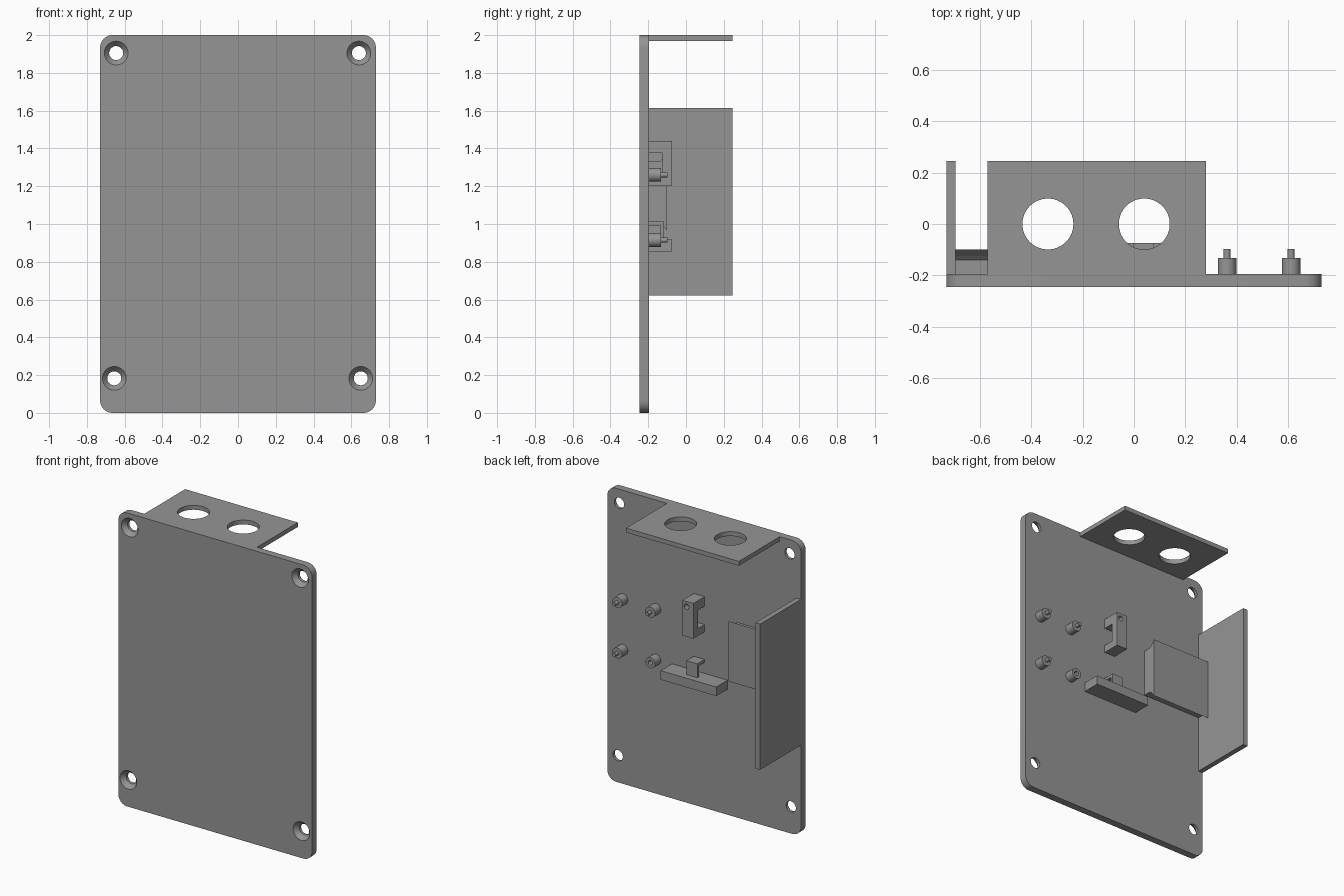
import bpy, bmesh, math
from mathutils import Matrix, Vector

if "Cube" in bpy.data.objects:
    bpy.data.objects.remove(bpy.data.objects["Cube"])

grey = bpy.data.materials.new("plain_grey")
grey.diffuse_color = (0.3, 0.3, 0.3, 1)
grey.use_nodes = True
grey.node_tree.nodes["Principled BSDF"].inputs["Base Color"].default_value = grey.diffuse_color

FRONT, BACK, REAR = -0.245, -0.195, 0.245   # panel front, panel back, flange edge


def add_object(name, bm):
    bmesh.ops.recalc_face_normals(bm, faces=bm.faces)
    mesh = bpy.data.meshes.new(name)
    bm.to_mesh(mesh)
    bm.free()
    mesh.materials.append(grey)
    ob = bpy.data.objects.new(name, mesh)
    bpy.context.collection.objects.link(ob)
    return ob


def extrude(name, points, direction):
    """Closed flat outline pushed along a direction."""
    bm = bmesh.new()
    face = bm.faces.new([bm.verts.new(p) for p in points])
    new = bmesh.ops.extrude_face_region(bm, geom=[face])["geom"]
    bmesh.ops.translate(bm, vec=direction,
                        verts=[v for v in new if isinstance(v, bmesh.types.BMVert)])
    return add_object(name, bm)


def box(name, x0, x1, y0, y1, z0, z1):
    return extrude(name, [(x0, y0, z0), (x1, y0, z0), (x1, y1, z0), (x0, y1, z0)],
                   (0, 0, z1 - z0))


def side_profile(name, x0, x1, yz):
    return extrude(name, [(x0, y, z) for y, z in yz], (x1 - x0, 0, 0))


def rod(name, start, end, r0, r1=None, segments=40):
    """Cylinder or cone between two points."""
    a, b = Vector(start), Vector(end)
    turn = (b - a).to_track_quat('Z', 'Y').to_matrix().to_4x4()
    bm = bmesh.new()
    bmesh.ops.create_cone(bm, cap_ends=True, segments=segments, radius1=r0,
                          radius2=r0 if r1 is None else r1, depth=(b - a).length,
                          matrix=Matrix.Translation((a + b) / 2) @ turn)
    return add_object(name, bm)


def cut(target, cutter):
    cutter.hide_render = True
    cutter.hide_viewport = True
    mod = target.modifiers.new("cut", 'BOOLEAN')
    mod.operation = 'DIFFERENCE'
    mod.solver = 'EXACT'
    mod.object = cutter


def smooth(ob):
    bpy.ops.object.select_all(action='DESELECT')
    ob.select_set(True)
    bpy.context.view_layer.objects.active = ob
    bpy.ops.object.shade_smooth_by_angle(angle=math.radians(30))


# Panel with rounded corners
R, W, H = 0.065, 0.73, 2.0
outline = []
for cx, cz, start in [(W - R, H - R, 0), (R - W, H - R, 90), (R - W, R, 180), (W - R, R, 270)]:
    for i in range(9):
        a = math.radians(start + i * 90 / 8)
        outline.append((cx + R * math.cos(a), FRONT, cz + R * math.sin(a)))
panel = extrude("panel", outline, (0, BACK - FRONT, 0))

# Countersunk screw holes
for x, z in [(-0.645, 1.905), (0.64, 1.905), (-0.655, 0.183), (0.65, 0.183)]:
    cut(panel, rod("screw_hole_cutter", (x, FRONT - 0.02, z), (x, BACK + 0.02, z), 0.037))
    cut(panel, rod("countersink_cutter", (x, FRONT - 0.01, z), (x, FRONT + 0.03, z),
                   0.0715, 0.037))
smooth(panel)

# Top flange with two round openings
flange = box("top_flange", -0.57, 0.28, BACK, REAR, 1.97, 2.0)
for x in (-0.335, 0.04):
    cut(flange, rod("opening_cutter", (x, 0, 1.9), (x, 0, 2.1), 0.099, segments=56))
smooth(flange)

# Side wall and the flared block beside it
box("side_wall", -0.73, -0.695, BACK, REAR, 0.622, 1.615)
side_profile("flared_block", -0.695, -0.25,
             [(BACK, 1.01), (-0.14, 1.01), (-0.125, 0.995), (-0.1, 0.965),
              (-0.1, 1.375), (-0.125, 1.345), (-0.14, 1.33), (BACK, 1.33)])

# Standoffs; one has a socket, the others have pins
for x in (0.362, 0.611):
    for z in (0.915, 1.26):
        post = rod("standoff", (x, BACK, z), (x, -0.132, z), 0.036)
        if x < 0.5 and z < 1:
            cut(post, rod("socket_cutter", (x, -0.175, z), (x, -0.12, z), 0.016, segments=24))
        else:
            smooth(rod("standoff_pin", (x, -0.132, z), (x, -0.097, z), 0.013, segments=24))
        smooth(post)

# Notched clip block with a small hole in its back face
clip = side_profile("clip_block", -0.004, 0.078,
                    [(BACK, 1.2), (-0.073, 1.2), (-0.073, 1.44), (BACK, 1.44),
                     (BACK, 1.375), (-0.125, 1.375), (-0.125, 1.25), (BACK, 1.25)])
cut(clip, rod("clip_hole_cutter", (0.047, -0.11, 1.405), (0.047, -0.06, 1.405), 0.018,
              segments=24))
smooth(clip)

# Ledge with a small hook above it
box("ledge", -0.177, 0.242, BACK, -0.073, 0.855, 0.917)
side_profile("ledge_hook", -0.004, 0.078,
             [(-0.135, 0.917), (-0.117, 0.917), (-0.117, 1.012), (BACK, 1.012),
              (BACK, 0.992), (-0.135, 0.992)])
